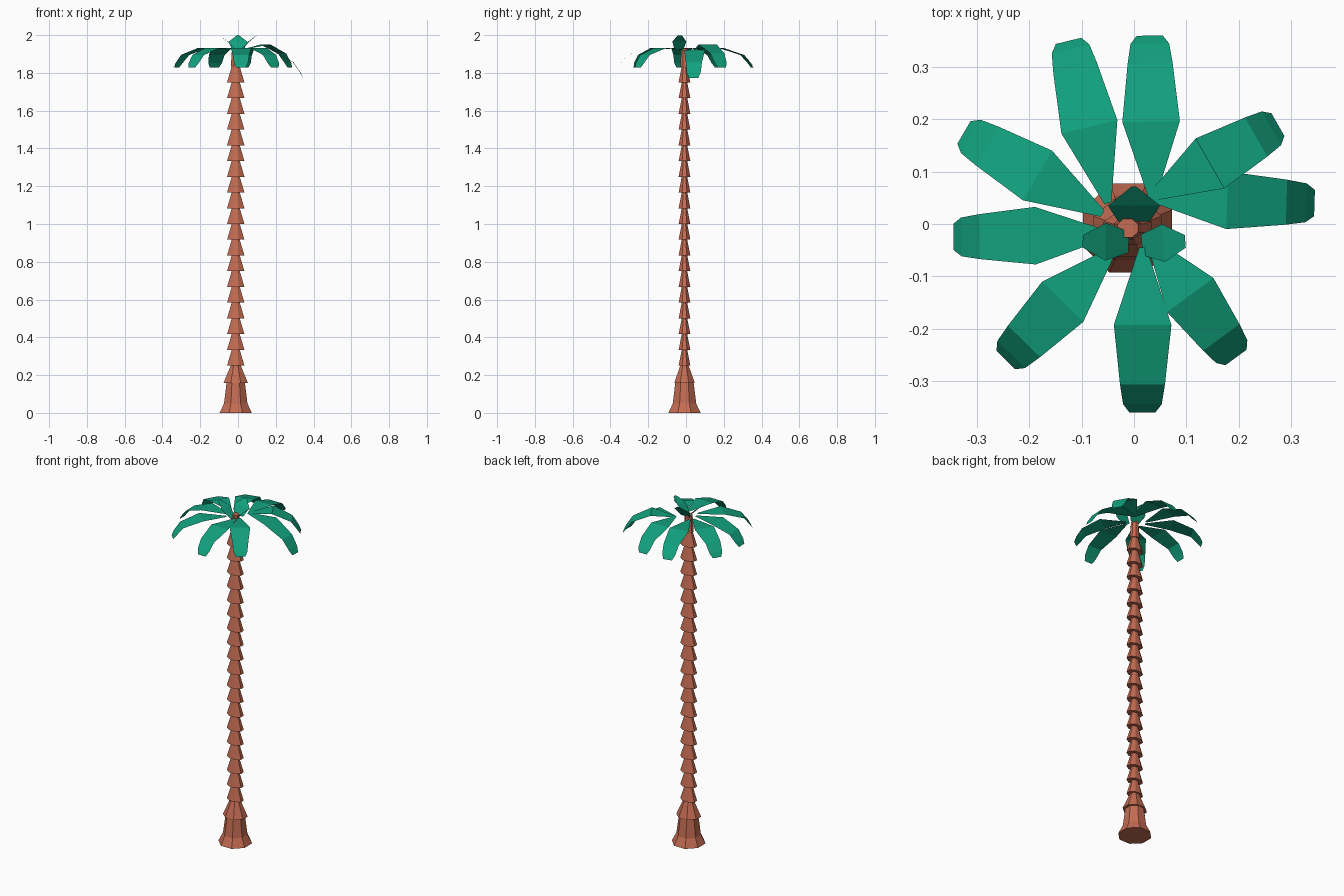
import bpy, bmesh, math
from mathutils import Vector

if "Cube" in bpy.data.objects:
    bpy.data.objects.remove(bpy.data.objects["Cube"])


def material(name, color):
    m = bpy.data.materials.new(name)
    m.diffuse_color = (*color, 1)
    m.use_nodes = True
    m.node_tree.nodes["Principled BSDF"].inputs["Base Color"].default_value = m.diffuse_color
    return m


BARK = material("bark", (0.55, 0.15, 0.085))
LEAF = material("leaf", (0.006, 0.36, 0.21))
CX, CY = -0.012, -0.008


def finish(bm, name, mat):
    me = bpy.data.meshes.new(name)
    bm.to_mesh(me)
    bm.free()
    me.materials.append(mat)
    ob = bpy.data.objects.new(name, me)
    bpy.context.collection.objects.link(ob)
    return ob


def lathe(name, profile, sides=8):
    """Closed stack of octagons; profile rows are (half x, half y, z)."""
    bm = bmesh.new()
    k = 1 / math.cos(math.pi / sides)
    rings = []
    for rx, ry, z in profile:
        ring = []
        for i in range(sides):
            a = 2 * math.pi * (i + 0.5) / sides
            ring.append(bm.verts.new((CX + rx * k * math.cos(a),
                                      CY + ry * k * math.sin(a), z)))
        rings.append(ring)
    for lo, hi in zip(rings, rings[1:]):
        for i in range(sides):
            j = (i + 1) % sides
            bm.faces.new((lo[i], lo[j], hi[j], hi[i]))
    bm.faces.new(rings[0][::-1])
    bm.faces.new(rings[-1])
    return finish(bm, name, BARK)


def frond(name, base, tip, stations):
    """Thin leaf; station rows are (fraction along, half width, z)."""
    a, b = Vector(base), Vector(tip)
    side = Vector((a.y - b.y, b.x - a.x)).normalized()
    bm = bmesh.new()
    rows = []
    for t, w, z in stations:
        p = a.lerp(b, t)
        rows.append([bm.verts.new((*(p - side * w), z)),
                     bm.verts.new((*(p + side * w), z))])
    for r, s in zip(rows, rows[1:]):
        bm.faces.new((r[0], s[0], s[1], r[1]))
    return finish(bm, name, LEAF)


# Flared foot and the wide ring above it
lathe("trunk_foot", [(0.085, 0.085, 0), (0.062, 0.062, 0.05), (0.048, 0.048, 0.165)])
lathe("trunk_skirt", [(0.065, 0.055, 0.157), (0.022, 0.018, 0.262)])

# Stacked bark rings
STEP = 1.5 / 18
for i in range(19):
    z = 0.25 + i * STEP
    lathe(f"bark_ring_{i + 1}", [(0.046, 0.031, z), (0.019, 0.013, z + STEP + 0.008)])

# Slim top of the trunk
lathe("trunk_top", [(0.026, 0.022, 1.83), (0.02, 0.018, 1.93)])

# Drooping fronds: base, tip, height offset, extra droop
SHAPE = [(0, 0.007, 1.925), (0.47, 0.055, 1.932), (0.83, 0.043, 1.895),
         (0.95, 0.037, 1.852), (1, 0.025, 1.828)]
FRONDS = [
    ((0.035, 0.05), (0.03, 0.36), 0, 0),
    ((-0.05, 0.04), (-0.125, 0.35), 0, 0),
    ((-0.06, 0.02), (-0.325, 0.175), 0, 0),
    ((-0.05, -0.02), (-0.345, -0.025), 0, 0),
    ((-0.04, -0.05), (-0.245, -0.26), 0, 0),
    ((0.017, -0.045), (0.016, -0.36), 0, 0),
    ((0.03, -0.03), (0.195, -0.255), 0, 0),
    ((0.03, 0.05), (0.345, 0.04), 0, 0.055),
    ((0.03, 0.05), (0.275, 0.19), 0.025, 0.025),
]
for n, (base, tip, lift, droop) in enumerate(FRONDS):
    frond(f"frond_{n + 1}", base, tip,
          [(t, w, z + lift * min(1, 2 * t) - droop * t * t) for t, w, z in SHAPE])

# Three young upright leaves in the middle
YOUNG = [(0, 0.02, 1.92), (0.5, 0.036, 1.965), (1, 0.012, 1.998)]
frond("young_leaf_left", (-0.01, -0.035), (-0.098, -0.033), YOUNG)
frond("young_leaf_right", (0.015, -0.04), (0.098, -0.033), YOUNG)
frond("young_leaf_back", (0, 0.005), (0, 0.072),
      [(0, 0.03, 1.92), (0.45, 0.05, 1.965), (1, 0.004, 2.0)])
